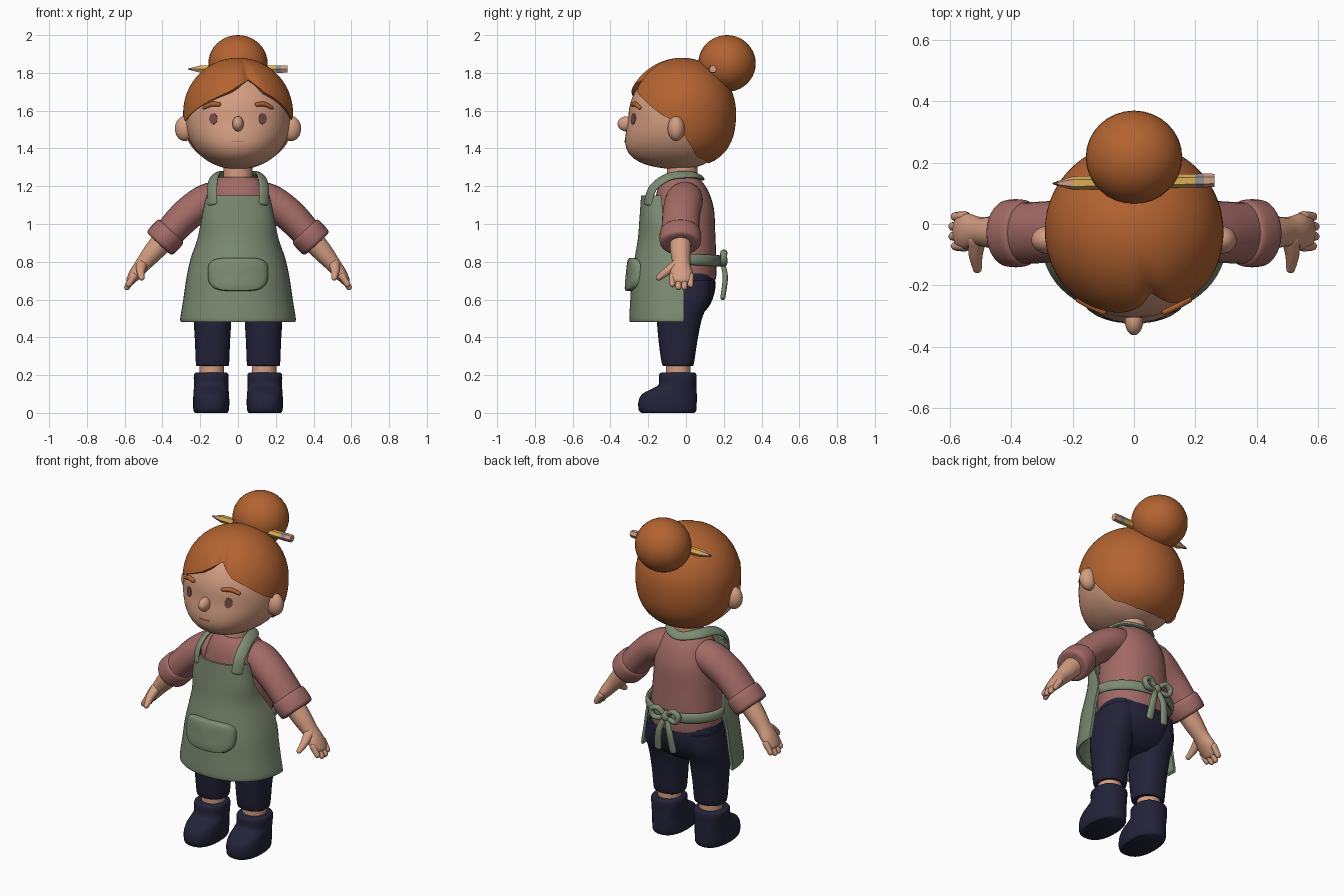
import bpy, bmesh
from math import sin, cos, pi, radians, exp
from mathutils import Vector

cube = bpy.data.objects.get("Cube")
if cube:
    bpy.data.objects.remove(cube)


def material(name, rgb):
    m = bpy.data.materials.new(name)
    m.use_nodes = True
    m.diffuse_color = (*rgb, 1)
    m.node_tree.nodes["Principled BSDF"].inputs["Base Color"].default_value = (*rgb, 1)
    return m


SKIN = material("skin", (0.66, 0.34, 0.22))
HAIR = material("ginger hair", (0.45, 0.125, 0.03))
SHIRT = material("dusty rose", (0.36, 0.145, 0.13))
APRON = material("sage green", (0.205, 0.26, 0.17))
NAVY = material("navy", (0.017, 0.017, 0.042))
YELLOW = material("pencil yellow", (0.7, 0.42, 0.09))
METAL = material("ferrule grey", (0.28, 0.28, 0.33))
EYE = material("eye brown", (0.19, 0.07, 0.065))
LIP = material("lip", (0.5, 0.22, 0.14))


def finish(name, bm, mats, mirror=False, solid=0, angle=45):
    """Turn a bmesh into a shaded object, optionally thickened and mirrored."""
    bmesh.ops.remove_doubles(bm, verts=bm.verts, dist=0.0003)
    bmesh.ops.recalc_face_normals(bm, faces=bm.faces)
    me = bpy.data.meshes.new(name)
    bm.to_mesh(me)
    bm.free()
    ob = bpy.data.objects.new(name, me)
    bpy.context.collection.objects.link(ob)
    for m in mats if isinstance(mats, list) else [mats]:
        me.materials.append(m)
    bpy.ops.object.select_all(action='DESELECT')
    ob.select_set(True)
    bpy.context.view_layer.objects.active = ob
    if solid:
        ob.modifiers.new("thickness", 'SOLIDIFY').thickness = solid
    if mirror:
        ob.modifiers.new("mirror", 'MIRROR').use_mirror_merge = False
    for mod in list(ob.modifiers):
        bpy.ops.object.modifier_apply(modifier=mod.name)
    bpy.ops.object.shade_smooth_by_angle(angle=radians(angle))
    return ob


def spline(keys, n):
    """Catmull-Rom interpolation of equal-length tuples."""
    out = []
    for i in range(len(keys) - 1):
        p = [keys[max(i - 1, 0)], keys[i], keys[i + 1], keys[min(i + 2, len(keys) - 1)]]
        for j in range(n):
            t = j / n
            out.append([b + 0.5 * t * (c - a + t * (2*a - 5*b + 4*c - d + t * (3*(b - c) + d - a)))
                        for a, b, c, d in zip(*p)])
    return out + [list(keys[-1])]


def skin_rings(rings, closed=True, caps=True):
    bm = bmesh.new()
    vs = [[bm.verts.new(p) for p in r] for r in rings]
    n = len(vs[0])
    for a, b in zip(vs, vs[1:]):
        for i in range(n if closed else n - 1):
            k = (i + 1) % n
            bm.faces.new((a[i], a[k], b[k], b[i]))
    if caps:
        bm.faces.new(vs[0])
        bm.faces.new(vs[-1])
    return bm


def spow(v, e):
    return (abs(v) ** e) * (1 if v >= 0 else -1)


def stack(name, keys, mat, cx=0, square=1.0, n=4, sides=32, **kw):
    """Horizontal rings from keys (z, half width, front y, back y)."""
    rings = []
    for z, w, f, b in spline(keys, n):
        ang = [2 * pi * i / sides for i in range(sides)]
        rings.append([(cx + w * spow(cos(a), square),
                       (f + b) / 2 + (b - f) / 2 * spow(sin(a), square), z) for a in ang])
    return finish(name, skin_rings(rings), mat, **kw)


def tube(name, keys, mat, ref, n=5, sides=16, rounded=True, **kw):
    """Sweep an ellipse along keys (x, y, z, radius along ref, radius across)."""
    pts = spline(keys, n)
    pos = [Vector(p[:3]) for p in pts]
    rings = []

    def ring(c, t, p, s):
        a = ref(c)
        a = (a - t * a.dot(t)).normalized()
        b = t.cross(a)
        return [c + a * p[3] * s * cos(u) + b * p[4] * s * sin(u)
                for u in (2 * pi * i / sides for i in range(sides))]
    for i, p in enumerate(pts):
        t = (pos[min(i + 1, len(pos) - 1)] - pos[max(i - 1, 0)]).normalized()
        end = -1 if i == 0 else 1 if i == len(pts) - 1 else 0
        r = min(p[3], p[4])
        extra = [ring(pos[i] + t * end * r * sin(radians(q)), t, p, cos(radians(q)))
                 for q in (25, 50, 75)] if end and rounded else []
        rings += extra[::-1] if end < 0 else []
        rings.append(ring(pos[i], t, p, 1))
        rings += extra if end > 0 else []
    return finish(name, skin_rings(rings), mat, **kw)


def ball(name, c, r, mat, **kw):
    bm = bmesh.new()
    bmesh.ops.create_uvsphere(bm, u_segments=32, v_segments=20, radius=1)
    for v in bm.verts:
        v.co = [c[i] + v.co[i] * r[i] for i in range(3)]
    return finish(name, bm, mat, **kw)


def depth_ref(p):
    return Vector((0, 1, 0))


# Head: blunt ellipsoid with a fuller lower face
HC, HR, HP = Vector((0, -0.03, 1.56)), Vector((0.28, 0.275, 0.27)), 2.1


def jaw(z):
    return 1 + 0.45 * min(max((HC.z - z) / 0.23, 0), 1.1) ** 1.5


def face_y(x, z):
    q = max(0, 1 - abs(x / HR.x) ** HP - abs((z - HC.z) / HR.z) ** HP)
    return HC.y - HR.y * q ** (1 / HP) * jaw(z)


bm = bmesh.new()
bmesh.ops.create_uvsphere(bm, u_segments=48, v_segments=32, radius=1)
for v in bm.verts:
    d = v.co / sum(abs(k) ** HP for k in v.co) ** (1 / HP)
    z = HC.z + d.z * HR.z
    v.co = (d.x * HR.x, HC.y + d.y * HR.y * (jaw(z) if d.y < 0 else 1), z)
finish("head", bm, SKIN)
ball("nose", (0, -0.315, 1.53), (0.03, 0.047, 0.04), SKIN)
ball("ears", (0.282, -0.052, 1.505), (0.052, 0.045, 0.066), SKIN, mirror=True)
stack("neck", [(1.18, 0.08, -0.1, 0.06), (1.36, 0.075, -0.1, 0.06)], SKIN)


def face_plate(name, cx, cz, rx, rz, mat, **kw):
    bm = bmesh.new()
    pts = [(cx + rx * cos(a), cz + rz * sin(a)) for a in (2 * pi * i / 20 for i in range(20))]
    rim = [bm.verts.new((x, face_y(x, z) - 0.004, z)) for x, z in pts]
    mid = bm.verts.new((cx, face_y(cx, cz) - 0.005, cz))
    for i in range(20):
        bm.faces.new((mid, rim[i], rim[(i + 1) % 20]))
    finish(name, bm, mat, solid=0.006, **kw)


face_plate("eyes", 0.132, 1.557, 0.021, 0.029, EYE, mirror=True)
face_plate("mouth", 0, 1.437, 0.035, 0.004, LIP)
tube("eyebrows", [(x, face_y(x, z) - 0.004, z, 0.012, r) for x, z, r in
                  ((0.1, 1.633, 0.011), (0.14, 1.634, 0.013), (0.18, 1.615, 0.008))],
     HAIR, depth_ref, mirror=True)

# Hair cap: rays from the crown down to a hairline with a side parting
HAIRLINE = [(-180, 152), (-150, 150), (-112, 139), (-96, 119), (-84, 101), (-70, 97), (-44, 84),
            (-25, 75), (-9, 68), (6, 58), (15, 51), (22, 60), (30, 69), (45, 77), (69, 93),
            (84, 100), (96, 119), (112, 139), (150, 150), (180, 152)]
PART = 15


def hairline(phi):
    for (a, u), (b, v) in zip(HAIRLINE, HAIRLINE[1:]):
        if a <= phi <= b:
            return u + (v - u) * (phi - a) / (b - a)


rings = []
for j in range(25):
    t, ring = j / 24, []
    for i in range(120):
        phi = -180 + 3 * i
        th, d = radians(hairline(phi) * t), phi - PART
        s, c, f = sin(th), cos(th), radians(phi)
        k = 1 if c > 0 else (s ** 2.5 + abs(c) ** 2.5) ** -0.4
        k += t * t * (0.035 * exp(-(d / 55) ** 2) - 0.08 * exp(-(d / 8) ** 2))
        ring.append((0.29 * k * s * sin(f), -0.02 - 0.285 * k * s * cos(f), 1.59 + 0.29 * k * c))
    rings.append(ring)
finish("hair", skin_rings(rings, caps=False), HAIR, solid=0.03, angle=60)
ball("hair_bun", (0, 0.217, 1.85), (0.157, 0.152, 0.15), HAIR)

# Pencil through the bun, coloured by its position along x
profile = [(-0.265, 0.002), (-0.247, 0.008), (-0.2, 0.022), (0.2, 0.022), (0.228, 0.023), (0.262, 0.021)]
bm = skin_rings([[(x, 0.137 + 0.02 * x + r * cos(i * pi / 3), 1.82 + r * sin(i * pi / 3))
                  for i in range(6)] for x, r in profile])
for f in bm.faces:
    x = f.calc_center_median().x
    f.material_index = 0 if x < -0.25 else 1 if x < -0.21 or x > 0.23 else 3 if x > 0.205 else 2
finish("pencil", bm, [EYE, SKIN, YELLOW, METAL], angle=20)

# Shirt, sleeves and rolled cuffs
stack("shirt", [(0.705, 0.185, -0.15, 0.15), (0.72, 0.2, -0.17, 0.16), (0.82, 0.2, -0.18, 0.16),
                (0.95, 0.19, -0.18, 0.155), (1.08, 0.178, -0.17, 0.148), (1.17, 0.155, -0.155, 0.12),
                (1.225, 0.125, -0.13, 0.085), (1.25, 0.085, -0.105, 0.06)], SHIRT, square=0.9)
tube("sleeves", [(0.07, 0, 1.15, 0.08, 0.075), (0.16, -0.01, 1.125, 0.1, 0.09),
                 (0.27, -0.025, 1.05, 0.1, 0.087), (0.37, -0.03, 0.945, 0.1, 0.08)],
     SHIRT, depth_ref, sides=24, mirror=True)
AXIS = Vector((0.68, 0, -0.73))
tube("cuffs", [(*(Vector((0.385, -0.03, 0.93)) + AXIS * s), 0.11 * k, 0.094 * k) for s, k in
               ((-0.05, 0.75), (-0.046, 0.93), (-0.025, 1), (0.025, 1), (0.046, 0.93), (0.05, 0.7))],
     SHIRT, depth_ref, n=2, sides=28, rounded=False, mirror=True)

# Forearms, palms, fingers and thumbs
tube("forearms", [(0.38, -0.03, 0.93, 0.06, 0.06), (0.45, -0.028, 0.85, 0.054, 0.053),
                  (0.5, -0.025, 0.79, 0.048, 0.042), (0.54, -0.025, 0.74, 0.06, 0.035),
                  (0.565, -0.025, 0.705, 0.055, 0.026)], SKIN, depth_ref, mirror=True)
for i, tip in enumerate((0.7, 1, 1, 0.75)):
    y = -0.072 + 0.032 * i
    tube(f"finger_{i + 1}", [(0.55, y, 0.725, 0.018, 0.02),
                             (0.56 + 0.028 * tip, y, 0.715 - 0.05 * tip, 0.015, 0.016)],
         SKIN, depth_ref, sides=10, mirror=True)
tube("thumbs", [(0.51, -0.05, 0.79, 0.03, 0.024), (0.515, -0.1, 0.75, 0.023, 0.022),
                (0.51, -0.145, 0.715, 0.015, 0.015)], SKIN, lambda p: Vector((1, 0, 0)), mirror=True)

# Trousers, ankles and boots
stack("trouser_seat", [(0.5, 0.13, -0.1, 0.05), (0.56, 0.21, -0.15, 0.12), (0.66, 0.215, -0.16, 0.155),
                       (0.78, 0.19, -0.15, 0.145)], NAVY, square=0.85)
stack("trouser_legs", [(0.25, 0.08, -0.115, 0.03), (0.262, 0.088, -0.128, 0.042), (0.38, 0.093, -0.145, 0.06),
                       (0.5, 0.1, -0.155, 0.085), (0.6, 0.1, -0.155, 0.125), (0.7, 0.08, -0.14, 0.13)],
      NAVY, cx=0.135, square=0.85, mirror=True)
stack("ankles", [(0.15, 0.065, -0.105, 0.025), (0.3, 0.065, -0.105, 0.025)], SKIN, cx=0.138, mirror=True)
stack("boots", [(0, 0.085, -0.235, 0.045), (0.015, 0.094, -0.25, 0.055), (0.06, 0.096, -0.252, 0.057),
                (0.1, 0.094, -0.232, 0.057), (0.128, 0.092, -0.18, 0.056), (0.15, 0.091, -0.145, 0.055),
                (0.2, 0.092, -0.143, 0.056), (0.213, 0.083, -0.132, 0.046)],
      NAVY, cx=0.142, square=0.85, n=3, mirror=True)

# Apron front: open wrap from keys (z, half width, front y, side edge y)
APRON_ROWS = spline([(0.48, 0.3, -0.295, -0.01), (0.5, 0.306, -0.3, -0.01), (0.6, 0.29, -0.295, -0.01),
                     (0.72, 0.272, -0.287, -0.01), (0.82, 0.25, -0.272, -0.01), (0.92, 0.215, -0.255, -0.06),
                     (1.02, 0.195, -0.247, -0.115), (1.15, 0.168, -0.238, -0.13)], 4)


def apron_y(x, z):
    _, w, f, e = min(APRON_ROWS, key=lambda r: abs(r[0] - z))
    return e + (f - e) * max(0, 1 - (x / w) ** 2) ** 0.4


rings = [[(w * sin(a), e + (f - e) * max(0, cos(a)) ** 0.8, z)
          for a in (pi * (i / 32 - 0.5) for i in range(33))] for z, w, f, e in APRON_ROWS]
finish("apron", skin_rings(rings, closed=False, caps=False), APRON, solid=0.016)

# Pocket: padded patch, broader at the bottom corners
rings = []
for s, h in ((1, 0), (1, 0.016), (0.96, 0.026), (0.85, 0.03), (0.5, 0.032), (0.05, 0.032)):
    ring = []
    for i in range(40):
        a = 2 * pi * i / 40
        x = 0.16 * s * spow(cos(a), 0.5)
        z = 0.733 + 0.088 * s * spow(sin(a), 0.5 if sin(a) > 0 else 0.8)
        ring.append((x, apron_y(x, 0.733) - 0.1 * (z - 0.733) * -1 - h, z))
    rings.append(ring)
finish("apron_pocket", skin_rings(rings), APRON)

# Neck strap, waist tie and bow
half = [(0.135, -0.2, 1.11), (0.137, -0.175, 1.19), (0.125, -0.09, 1.25), (0.092, 0.02, 1.262)]
path = half + [(0, 0.07, 1.25)] + [(-x, y, z) for x, y, z in half[::-1]]
tube("apron_strap", [(*p, 0.013, 0.032) for p in path], APRON, lambda p: p - Vector((0, -0.03, 1.08)))
arc = [radians(a) for a in range(-10, 191, 20)]
tube("waist_tie", [(0.232 * cos(a), -0.02 + 0.193 * sin(a), 0.815 - 0.01 * sin(a), 0.014, 0.03) for a in arc],
     APRON, lambda p: Vector((p.x, p.y + 0.02, 0)), n=3)
ball("bow_knot", (0, 0.188, 0.805), (0.03, 0.026, 0.032), APRON)
tube("bow_loops", [(0.005, 0.19, 0.81, 0.012, 0.014), (0.05, 0.2, 0.85, 0.018, 0.015),
                   (0.09, 0.2, 0.83, 0.018, 0.015), (0.07, 0.2, 0.79, 0.018, 0.014),
                   (0.005, 0.19, 0.8, 0.012, 0.014)], APRON, depth_ref, mirror=True)
tube("bow_tails", [(0.005, 0.192, 0.8, 0.012, 0.014), (0.035, 0.208, 0.72, 0.014, 0.02),
                   (0.05, 0.195, 0.61, 0.013, 0.023)], APRON, depth_ref, mirror=True)
